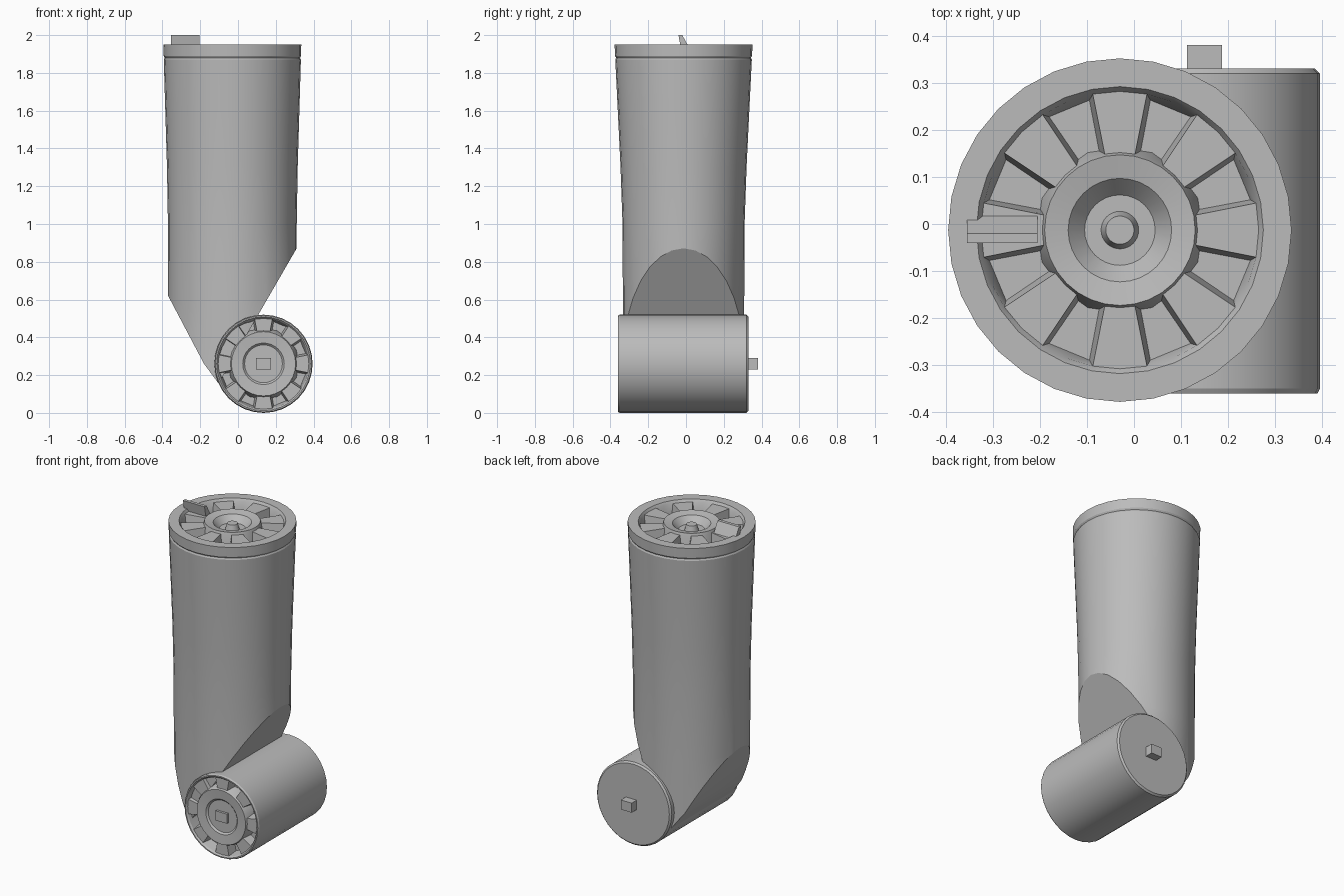
import bpy, bmesh, math
from mathutils import Vector, Matrix

if "Cube" in bpy.data.objects:
    bpy.data.objects.remove(bpy.data.objects["Cube"], do_unlink=True)

grey = bpy.data.materials.new("plain grey")
grey.use_nodes = True
grey.diffuse_color = (0.5, 0.5, 0.5, 1)
grey.node_tree.nodes["Principled BSDF"].inputs["Base Color"].default_value = (0.5, 0.5, 0.5, 1)
SEG = 32


def finish(name, bm, loc=(0, 0, 0)):
    bmesh.ops.recalc_face_normals(bm, faces=bm.faces)
    mesh = bpy.data.meshes.new(name)
    bm.to_mesh(mesh)
    bm.free()
    obj = bpy.data.objects.new(name, mesh)
    obj.location = loc
    bpy.context.collection.objects.link(obj)
    mesh.materials.append(grey)
    bpy.ops.object.select_all(action='DESELECT')
    obj.select_set(True)
    bpy.context.view_layer.objects.active = obj
    bpy.ops.object.shade_smooth_by_angle(angle=math.radians(25))
    return obj


def lathe(profile, pocket_row, depth):
    """Turn (radius, z) points around z, then sink eight pockets in one row."""
    bm = bmesh.new()
    rings = [[bm.verts.new((r * math.cos(math.tau * j / SEG),
                            r * math.sin(math.tau * j / SEG), z))
              for j in range(SEG)] for r, z in profile]
    pockets = []
    for i in range(len(rings) - 1):
        a, b = rings[i], rings[i + 1]
        for j in range(SEG):
            k = (j + 1) % SEG
            face = bm.faces.new((a[j], a[k], b[k], b[j]))
            if i == pocket_row and j % 4 in (1, 2):
                pockets.append(face)
    bm.faces.new(rings[0][::-1])
    bm.faces.new(rings[-1])
    bmesh.ops.recalc_face_normals(bm, faces=bm.faces)
    bmesh.ops.inset_region(bm, faces=pockets, thickness=0.014, depth=-depth)
    return bm


def cut(bm, p, q):
    """Slice along the line p-q in the xz plane, dropping the side to its right."""
    d = Vector((q[0] - p[0], 0, q[1] - p[1]))
    res = bmesh.ops.bisect_plane(bm, geom=bm.verts[:] + bm.edges[:] + bm.faces[:],
                                 plane_co=(p[0], 0, p[1]), plane_no=(d.z, 0, -d.x),
                                 clear_outer=True)
    edges = [e for e in res["geom_cut"] if isinstance(e, bmesh.types.BMEdge)]
    bmesh.ops.contextual_create(bm, geom=edges)


# Upper tube with a grooved collar and a dished, pocketed end
bm = lathe([(0.34, 0.05), (0.34, 0.6), (0.341, 1.0), (0.346, 1.3), (0.355, 1.6),
            (0.363, 1.87), (0.358, 1.88), (0.364, 1.89), (0.365, 1.95),
            (0.305, 1.95), (0.295, 1.935), (0.165, 1.935), (0.16, 1.95),
            (0.11, 1.94), (0.075, 1.9), (0.04, 1.9), (0.03, 1.935)], 10, 0.06)
for v in bm.verts:
    v.co.y *= 1 - 0.055 * min(1, 1.95 - v.co.z)
bmesh.ops.translate(bm, verts=bm.verts, vec=(-0.03, -0.013, 0))
# Slanted cuts blending the tube into the joint
cut(bm, (0.125, 0.55), (0.31, 0.87))
cut(bm, (-0.18, 0.26), (-0.04, 0.07))
cut(bm, (-0.37, 0.62), (-0.18, 0.26))
cut(bm, (-0.04, 0.07), (0.13, 0.0))
finish("upper_tube", bm)

# Cross joint drum, pocketed on the front and plain on the back
bm = lathe([(0.25, -0.33), (0.26, -0.32), (0.26, 0.35), (0.255, 0.36),
            (0.248, 0.36), (0.24, 0.35), (0.175, 0.35), (0.17, 0.36),
            (0.11, 0.355), (0.1, 0.345), (0.05, 0.345)], 5, 0.06)
bmesh.ops.rotate(bm, verts=bm.verts, matrix=Matrix.Rotation(math.pi / 2, 3, 'X'))
finish("joint_drum", bm, (0.135, 0, 0.26))


def block(name, loc, size, lean=0, taper=1):
    bm = bmesh.new()
    bmesh.ops.create_cube(bm, size=1)
    for v in bm.verts:
        s = taper if v.co.z > 0 else 1
        v.co = (v.co.x * size[0], v.co.y * size[1] * s + lean * (v.co.z + 0.5),
                v.co.z * size[2])
    finish(name, bm, loc)


# Locating tab, back key and front key
block("top_tab", (-0.28, 0.0, 1.96), (0.15, 0.05, 0.08), -0.03, 0.4)
block("back_key", (0.15, 0.345, 0.26), (0.075, 0.07, 0.06))
block("front_key", (0.135, -0.345, 0.26), (0.08, 0.03, 0.06))
